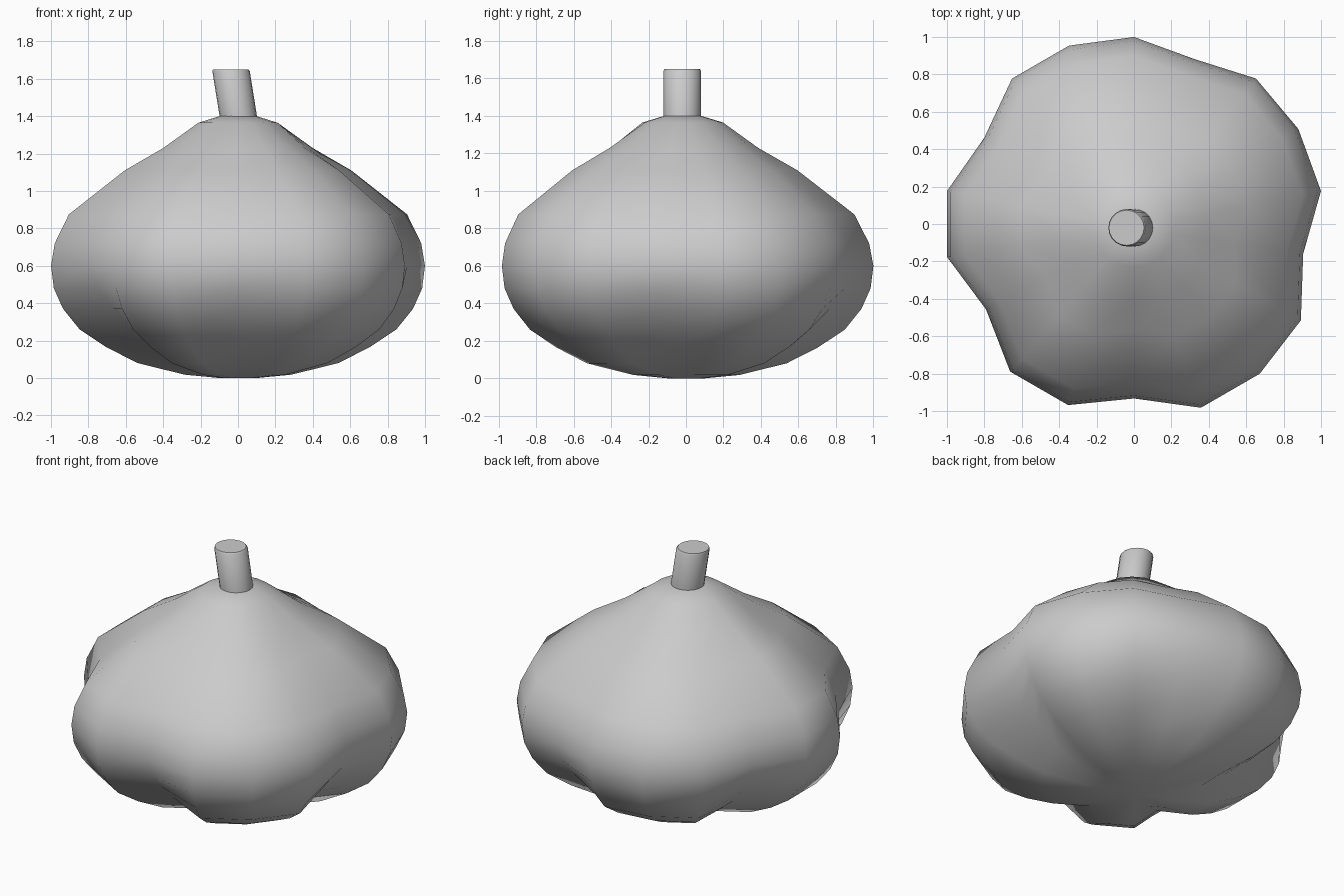
import bpy, bmesh, math

if "Cube" in bpy.data.objects:
    bpy.data.objects.remove(bpy.data.objects["Cube"])

def make_object(name, bm, angle):
    bmesh.ops.recalc_face_normals(bm, faces=bm.faces)
    mesh = bpy.data.meshes.new(name)
    bm.to_mesh(mesh)
    bm.free()
    ob = bpy.data.objects.new(name, mesh)
    bpy.context.collection.objects.link(ob)
    bpy.ops.object.select_all(action='DESELECT')
    bpy.context.view_layer.objects.active = ob
    ob.select_set(True)
    bpy.ops.object.shade_smooth_by_angle(angle=math.radians(angle))
    return ob

def loft(bm, rings):
    loops = [[bm.verts.new(p) for p in r] for r in rings]
    for a, b in zip(loops, loops[1:]):
        n = len(a)
        for i in range(n):
            j = (i + 1) % n
            bm.faces.new((a[i], a[j], b[j], b[i]))
    bm.faces.new(loops[0][::-1])
    bm.faces.new(loops[-1])

# Bulb: height, lobe radius, groove ratio (deepest underneath)
profile = [(0.0, .10, .9), (.018, .29, .75), (.08, .545, .72), (.165, .715, .73),
           (.26, .86, .76), (.37, .95, .81), (.48, 1.0, .87), (.6, 1.015, .9),
           (.72, .995, .9), (.875, .918, .9), (1.11, .615, .89),
           (1.23, .405, .93), (1.365, .215, 1), (1.40, .10, 1)]
# Angles of the grooves between cloves, with groove strength
grooves = {70: .75, 150: .9, 210: 1, 270: .9, 350: .95}
# Fuller cloves at the front
fuller = {230: 1.015, 250: 1.015, 270: 1.01, 290: 1.03, 310: 1.03, 330: 1.015,
          90: .985, 70: 1.0}

rings = []
for z, radius, ratio in profile:
    shift = -.018 * max(0, (z - .6) / .8)
    ring = []
    for k in range(18):
        deg = 10 + 20 * k
        r = radius
        if z < 1.3:
            r *= fuller.get(deg, 1)
        if deg in grooves:
            r *= 1 - (1 - ratio) * grooves[deg]
        a = math.radians(deg)
        ring.append((r * math.cos(a), r * math.sin(a) + shift, z))
    rings.append(ring)
bm = bmesh.new()
loft(bm, rings)
make_object("clove_bulb", bm, 50)

# Stem: short leaning stalk with a slightly rounded rim
def stem_ring(x, z, r, n=20):
    return [(x + r * math.cos(2 * math.pi * i / n),
             -.02 + r * math.sin(2 * math.pi * i / n), z) for i in range(n)]
bm = bmesh.new()
loft(bm, [stem_ring(.005, 1.36, .1), stem_ring(0, 1.41, .1),
          stem_ring(-.037, 1.64, .1), stem_ring(-.04, 1.65, .094)])
make_object("stem", bm, 35)
